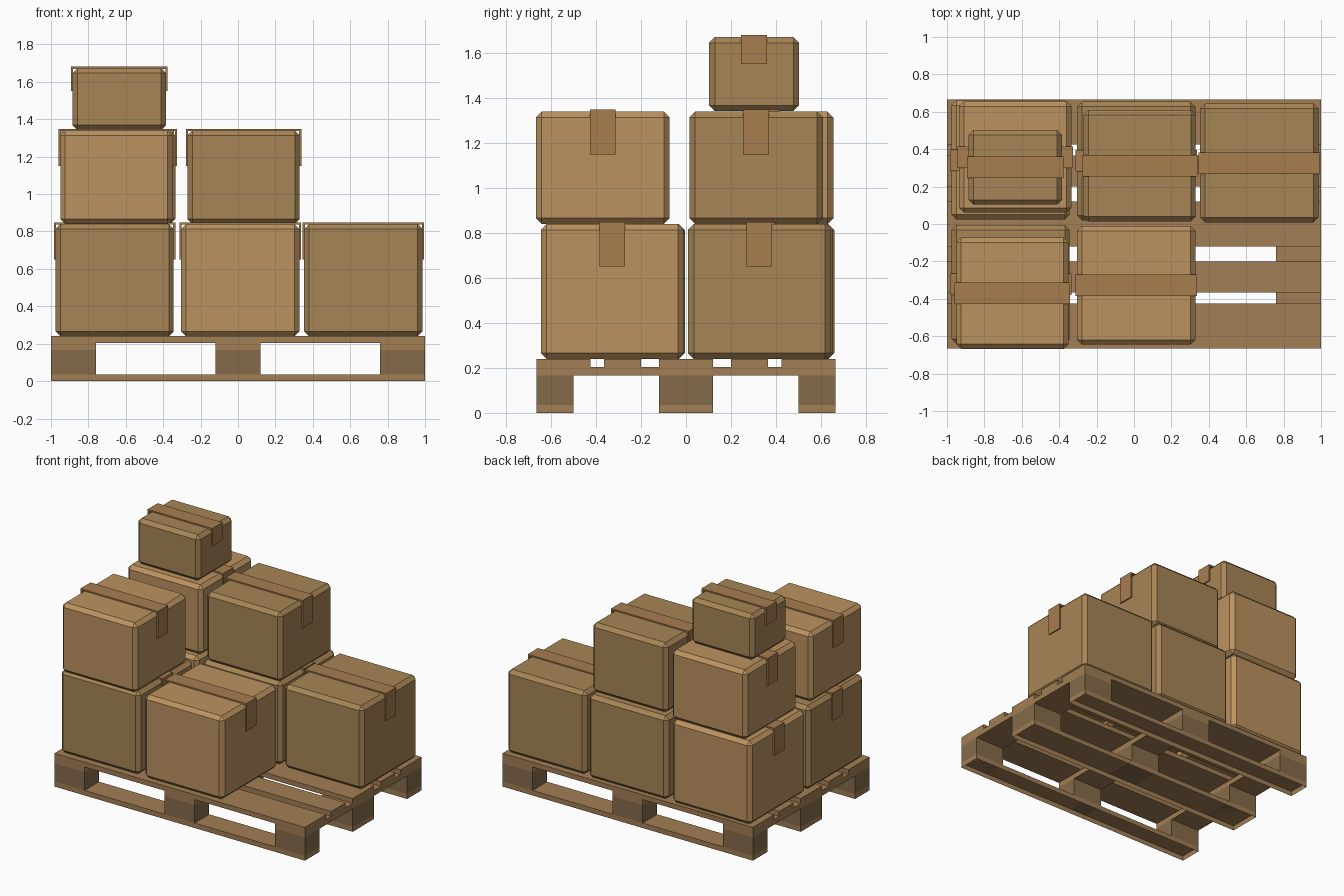
import bpy, bmesh
from mathutils import Vector

if "Cube" in bpy.data.objects:
    bpy.data.objects.remove(bpy.data.objects["Cube"])


def material(name, rgb):
    m = bpy.data.materials.new(name)
    m.diffuse_color = (*rgb, 1)
    m.use_nodes = True
    m.node_tree.nodes["Principled BSDF"].inputs["Base Color"].default_value = m.diffuse_color
    return m


LIGHT = material("light_card", (0.50, 0.29, 0.116))
DARK = material("dark_card", (0.39, 0.235, 0.092))
TAPE = material("tape", (0.38, 0.205, 0.078))
BOARD = material("board_wood", (0.36, 0.21, 0.09))
BLOCK = material("block_wood", (0.235, 0.148, 0.068))


def finish(name, bm, mat):
    bmesh.ops.recalc_face_normals(bm, faces=bm.faces)
    mesh = bpy.data.meshes.new(name)
    bm.to_mesh(mesh)
    bm.free()
    mesh.materials.append(mat)
    ob = bpy.data.objects.new(name, mesh)
    bpy.context.collection.objects.link(ob)
    return ob


def cuboid(name, x, y, z, mat, bevel=0.0, open_bottom=False):
    """Box from (min, max) pairs, with optional single chamfer or open underside."""
    bm = bmesh.new()
    bmesh.ops.create_cube(bm, size=1)
    for v in bm.verts:
        v.co = Vector([(r[0] + r[1]) / 2 + c * (r[1] - r[0])
                       for c, r in zip(v.co, (x, y, z))])
    if bevel:
        bmesh.ops.bevel(bm, geom=bm.edges[:], offset=bevel, segments=1,
                        profile=0.5, affect='EDGES')
    if open_bottom:
        bm.normal_update()
        down = [f for f in bm.faces if f.normal.z < -0.9]
        bmesh.ops.delete(bm, geom=down, context='FACES')
    return finish(name, bm, mat)


def tape_strip(name, cx, cy, hx, top, drop, width):
    """Square-cornered strip folded over the top and down both ends."""
    o, t = 0.009, 0.012
    a, b = hx + o, hx + o - t
    zt, zb = top + o, top - drop
    profile = [(-a, zb), (-a, zt), (a, zt), (a, zb),
               (b, zb), (b, zt - t), (-b, zt - t), (-b, zb)]
    bm = bmesh.new()
    face = bm.faces.new([bm.verts.new((cx + px, cy - width / 2, pz))
                         for px, pz in profile])
    ext = bmesh.ops.extrude_face_region(bm, geom=[face])
    moved = [g for g in ext["geom"] if isinstance(g, bmesh.types.BMVert)]
    bmesh.ops.translate(bm, verts=moved, vec=(0, width, 0))
    return finish(name, bm, TAPE)


def carton(name, cx, cy, z0, size, drop, mat):
    sx, sy, sz = size
    cuboid(name, (cx - sx / 2, cx + sx / 2), (cy - sy / 2, cy + sy / 2),
           (z0, z0 + sz), mat, bevel=0.026)
    tape_strip(name + "_tape", cx, cy, sx / 2, z0 + sz, drop, 0.115)


# Pallet: ground boards, blocks, cross boards and deck slats
rows = [(-0.665, -0.5), (-0.12, 0.12), (0.5, 0.665)]
cols = [(-1, -0.76), (-0.12, 0.12), (0.76, 1)]
slats = [(-0.665, -0.425), (-0.365, -0.2), (-0.12, 0.12),
         (0.2, 0.365), (0.425, 0.665)]
for i, y in enumerate(rows):
    cuboid(f"ground_board_{i}", (-1, 1), y, (0, 0.036), BOARD, open_bottom=True)
    for j, x in enumerate(cols):
        cuboid(f"block_{i}_{j}", x, y, (0.036, 0.167), BLOCK)
for j, x in enumerate(cols):
    cuboid(f"cross_board_{j}", x, (-0.665, 0.665), (0.167, 0.205), BOARD)
for i, y in enumerate(slats):
    cuboid(f"deck_slat_{i}", (-1, 1), y, (0.205, 0.24), BOARD)

# Cartons: five large, three medium, one small
LARGE, MEDIUM, SMALL = (0.632, 0.635, 0.6), (0.6, 0.595, 0.5), (0.5, 0.4, 0.33)
for name, cx, cy, z0, size, drop, mat in [
    ("large_carton_front_left", -0.66, -0.323, 0.24, LARGE, 0.19, DARK),
    ("large_carton_front_middle", 0.012, -0.328, 0.24, LARGE, 0.19, LIGHT),
    ("large_carton_back_left", -0.66, 0.342, 0.24, LARGE, 0.19, LIGHT),
    ("large_carton_back_middle", 0.012, 0.337, 0.24, LARGE, 0.19, DARK),
    ("large_carton_back_right", 0.67, 0.326, 0.24, LARGE, 0.19, DARK),
    ("medium_carton_front_left", -0.65, -0.37, 0.84, MEDIUM, 0.19, LIGHT),
    ("medium_carton_back_left", -0.635, 0.358, 0.84, MEDIUM, 0.19, LIGHT),
    ("medium_carton_back_middle", 0.03, 0.312, 0.84, MEDIUM, 0.19, DARK),
    ("small_carton_top", -0.635, 0.303, 1.342, SMALL, 0.12, DARK),
]:
    carton(name, cx, cy, z0, size, drop, mat)
